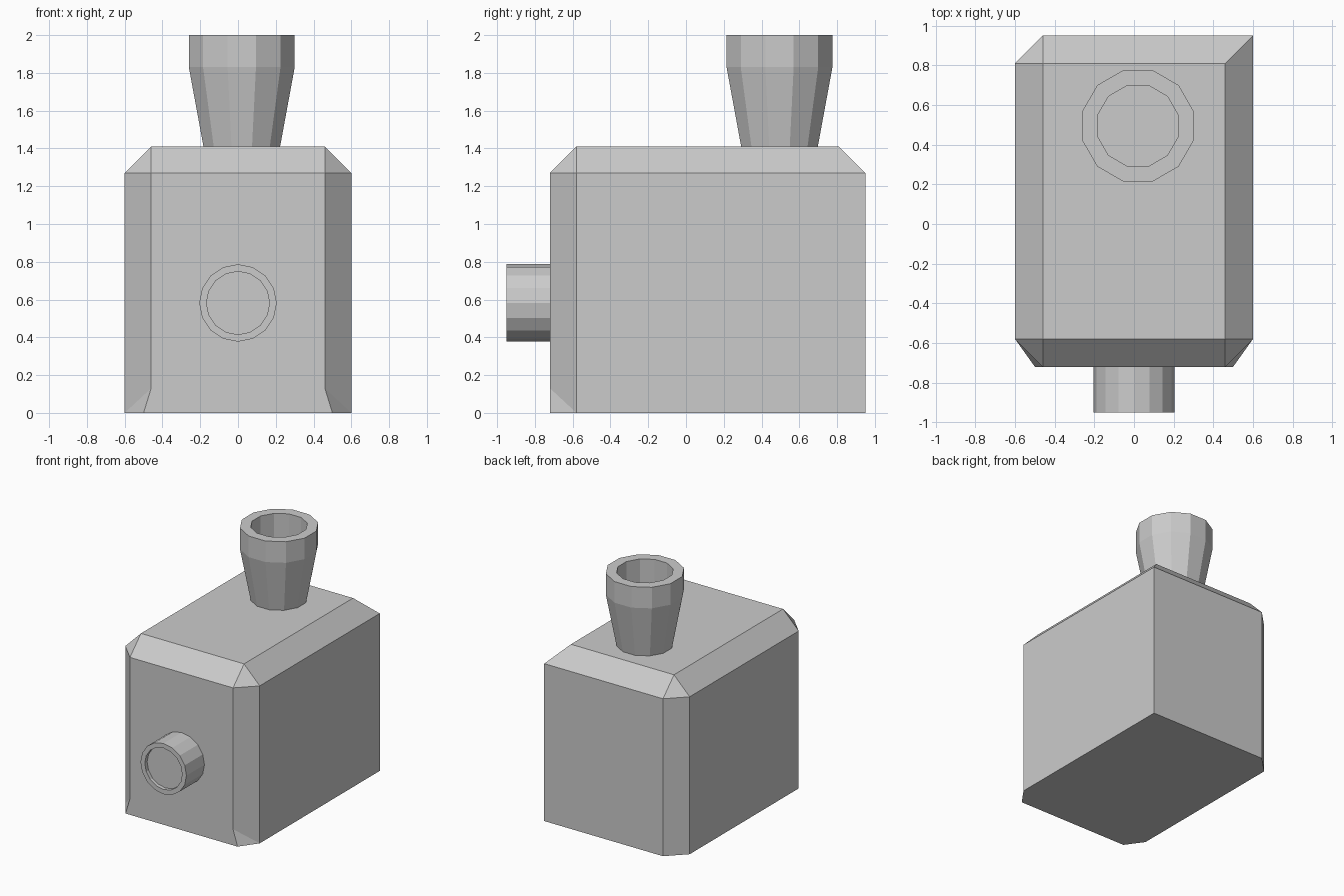
import bpy, bmesh, math
from mathutils import Vector

if "Cube" in bpy.data.objects:
    bpy.data.objects.remove(bpy.data.objects["Cube"])


def finish(name, bm):
    bmesh.ops.recalc_face_normals(bm, faces=bm.faces[:])
    mesh = bpy.data.meshes.new(name)
    bm.to_mesh(mesh)
    bm.free()
    ob = bpy.data.objects.new(name, mesh)
    bpy.context.collection.objects.link(ob)
    return ob


def turned(name, profile, sides, phase, location, rotation=(0, 0, 0)):
    """Revolve (radius, height) points around local z and cap both ends."""
    bm = bmesh.new()
    angles = [phase + math.tau * i / sides for i in range(sides)]
    rings = [[bm.verts.new((r * math.cos(a), r * math.sin(a), z)) for a in angles]
             for r, z in profile]
    for low, high in zip(rings, rings[1:]):
        for i in range(sides):
            j = (i + 1) % sides
            bm.faces.new((low[i], low[j], high[j], high[i]))
    bm.faces.new(rings[0][::-1])
    bm.faces.new(rings[-1])
    ob = finish(name, bm)
    ob.location = location
    ob.rotation_euler = rotation
    return ob


# Body: box with chamfered top edges and three chamfered uprights
X, FRONT, BACK, TOP, CHAMFER = 0.6, -0.72, 0.95, 1.41, 0.14
bm = bmesh.new()
bmesh.ops.create_cube(bm, size=1)
for v in bm.verts:
    v.co = Vector((v.co.x * 2 * X,
                   FRONT if v.co.y < 0 else BACK,
                   0 if v.co.z < 0 else TOP))


def is_chamfered(edge):
    a, b = (v.co for v in edge.verts)
    if a.z > 1 and b.z > 1:
        return True
    upright = abs(a.z - b.z) > 1
    return upright and not (a.x > 0 and a.y > 0)  # back right stays sharp


bmesh.ops.bevel(bm, geom=[e for e in bm.edges if is_chamfered(e)],
                offset=CHAMFER, offset_type='OFFSET', segments=1,
                profile=0.5, affect='EDGES')

# Flared feet of the two front chamfers
for side in (-1, 1):
    foot = next(v for v in bm.verts if v.co.z < 0.01
                and abs(v.co.y - FRONT) < 0.01 and v.co.x * side > 0)
    outer = next(v for v in bm.verts if v.co.z < 0.01
                 and abs(v.co.y - FRONT - CHAMFER) < 0.01 and v.co.x * side > 0)
    upright = next(e for e in foot.link_edges if e.other_vert(foot).co.z > 1)
    _, crease = bmesh.utils.edge_split(upright, foot, 0.5)
    crease.co = (side * (X - CHAMFER), FRONT, 0.13)
    bmesh.ops.connect_verts(bm, verts=[crease, outer])
    foot.co.x = side * 0.5
finish("body", bm)

# Chimney: flared hollow stack
turned("chimney",
       [(0.21, TOP), (0.29, 1.83), (0.29, 2.0), (0.21, 2.0), (0.21, 1.45)],
       12, math.radians(15), (0.02, 0.495, 0))

# Front nozzle: short round stub with a shallow recess
turned("front_nozzle",
       [(0.205, 0), (0.205, 0.23), (0.167, 0.23), (0.167, 0.2)],
       16, 0, (0, FRONT, 0.582), (math.pi / 2, 0, 0))
